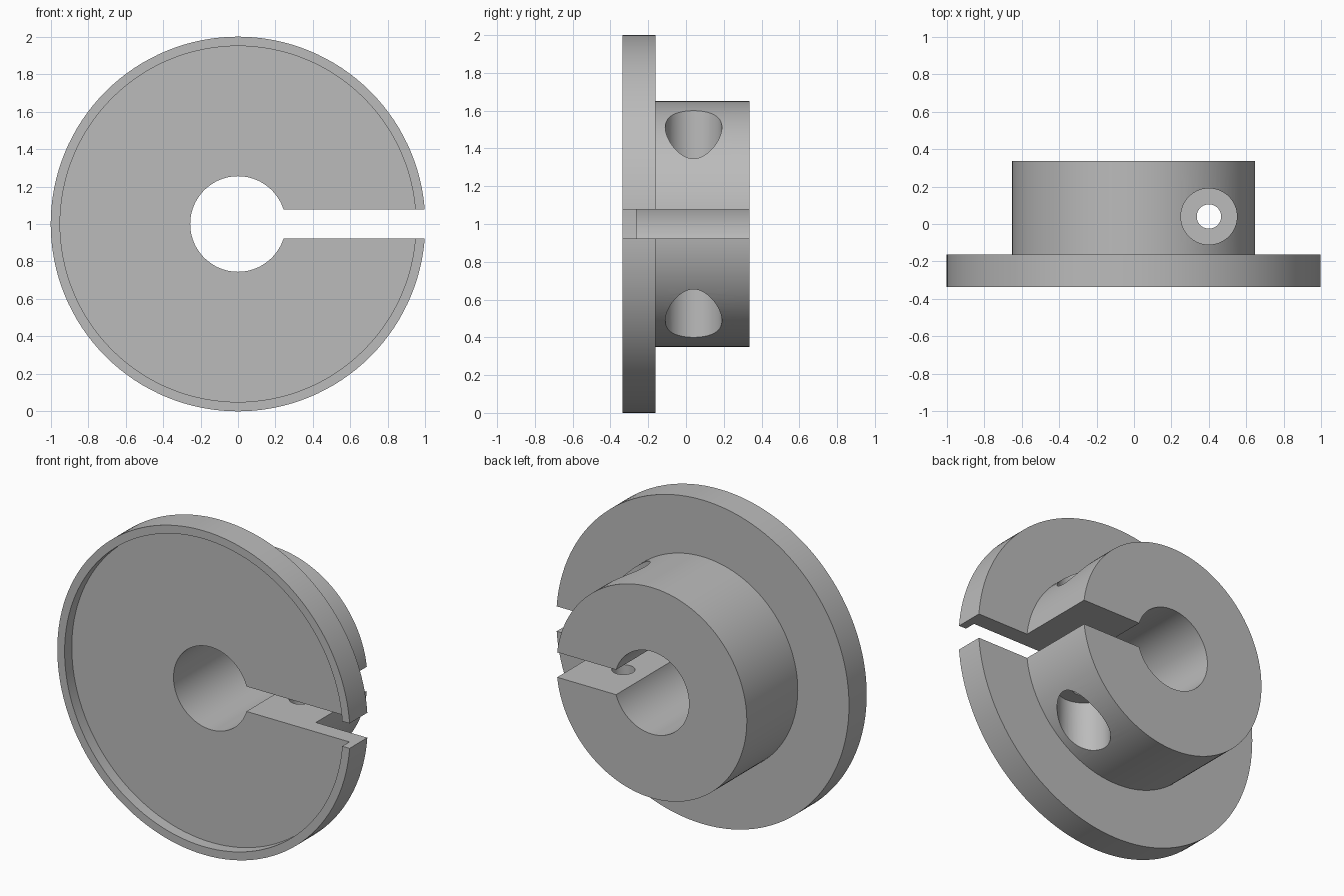
import bpy
import bmesh
from math import radians, tau
from mathutils import Matrix, Vector

if "Cube" in bpy.data.objects:
    bpy.data.objects.remove(bpy.data.objects["Cube"], do_unlink=True)

CENTRE = Vector((0, 0, 1))
FRONT, RECESS, SHOULDER, BACK = -0.335, -0.265, -0.162, 0.335
FLANGE_R, LIP_R, HUB_R, BORE_R = 1.0, 0.95, 0.65, 0.255
SLOT = 0.154
SCREW_X, SCREW_Y = 0.4, 0.04
SEAT_Z = 0.28  # screw seat distance from the slot's middle plane

grey = bpy.data.materials.new("plain grey")
grey.use_nodes = True
grey.diffuse_color = (0.5, 0.5, 0.5, 1)
grey.node_tree.nodes["Principled BSDF"].inputs["Base Color"].default_value = (0.5, 0.5, 0.5, 1)


def make_object(name, bm):
    bmesh.ops.recalc_face_normals(bm, faces=bm.faces)
    mesh = bpy.data.meshes.new(name)
    bm.to_mesh(mesh)
    bm.free()
    mesh.materials.append(grey)
    obj = bpy.data.objects.new(name, mesh)
    bpy.context.collection.objects.link(obj)
    return obj


def revolve(name, profile, steps=128):
    """Turn a closed (radius, y) profile about the hub axis."""
    bm = bmesh.new()
    verts = [bm.verts.new((r, y, CENTRE.z)) for r, y in profile]
    edges = [bm.edges.new((v, verts[i - 1])) for i, v in enumerate(verts)]
    bmesh.ops.spin(bm, geom=verts + edges, cent=CENTRE, axis=(0, 1, 0),
                   angle=tau, steps=steps, use_merge=True)
    bmesh.ops.remove_doubles(bm, verts=bm.verts, dist=1e-5)
    return make_object(name, bm)


def upright_cylinder(name, radius, low, high):
    bm = bmesh.new()
    place = Matrix.Translation((SCREW_X, SCREW_Y, CENTRE.z + (low + high) / 2))
    bmesh.ops.create_cone(bm, cap_ends=True, segments=64, radius1=radius,
                          radius2=radius, depth=high - low, matrix=place)
    return make_object(name, bm)


def cut(target, cutter):
    cutter.hide_render = True
    mod = target.modifiers.new(cutter.name, "BOOLEAN")
    mod.operation = "DIFFERENCE"
    mod.solver = "EXACT"
    mod.object = cutter
    bpy.ops.object.modifier_apply(modifier=mod.name)
    bpy.data.objects.remove(cutter, do_unlink=True)


# Flange with a shallow front recess, stepped hub and through bore
hub = revolve("flanged_clamp_hub", [
    (BORE_R, RECESS), (LIP_R, RECESS), (LIP_R, FRONT), (FLANGE_R, FRONT),
    (FLANGE_R, SHOULDER), (HUB_R, SHOULDER), (HUB_R, BACK), (BORE_R, BACK)])
bpy.context.view_layer.objects.active = hub
hub.select_set(True)

# Clamping slot from the bore out through the left rim
bm = bmesh.new()
bmesh.ops.create_cube(bm, size=1, matrix=Matrix.Translation((0.6, 0, CENTRE.z))
                      @ Matrix.Diagonal((1.2, 1, SLOT, 1)))
cut(hub, make_object("slot_cutter", bm))

# Clamp screw hole with a counterbore above and below
cut(hub, upright_cylinder("screw_hole_cutter", 0.065, -0.9, 0.9))
cut(hub, upright_cylinder("upper_counterbore_cutter", 0.15, SEAT_Z, 0.9))
cut(hub, upright_cylinder("lower_counterbore_cutter", 0.15, -0.9, -SEAT_Z))

bpy.ops.object.shade_smooth_by_angle(angle=radians(30))
